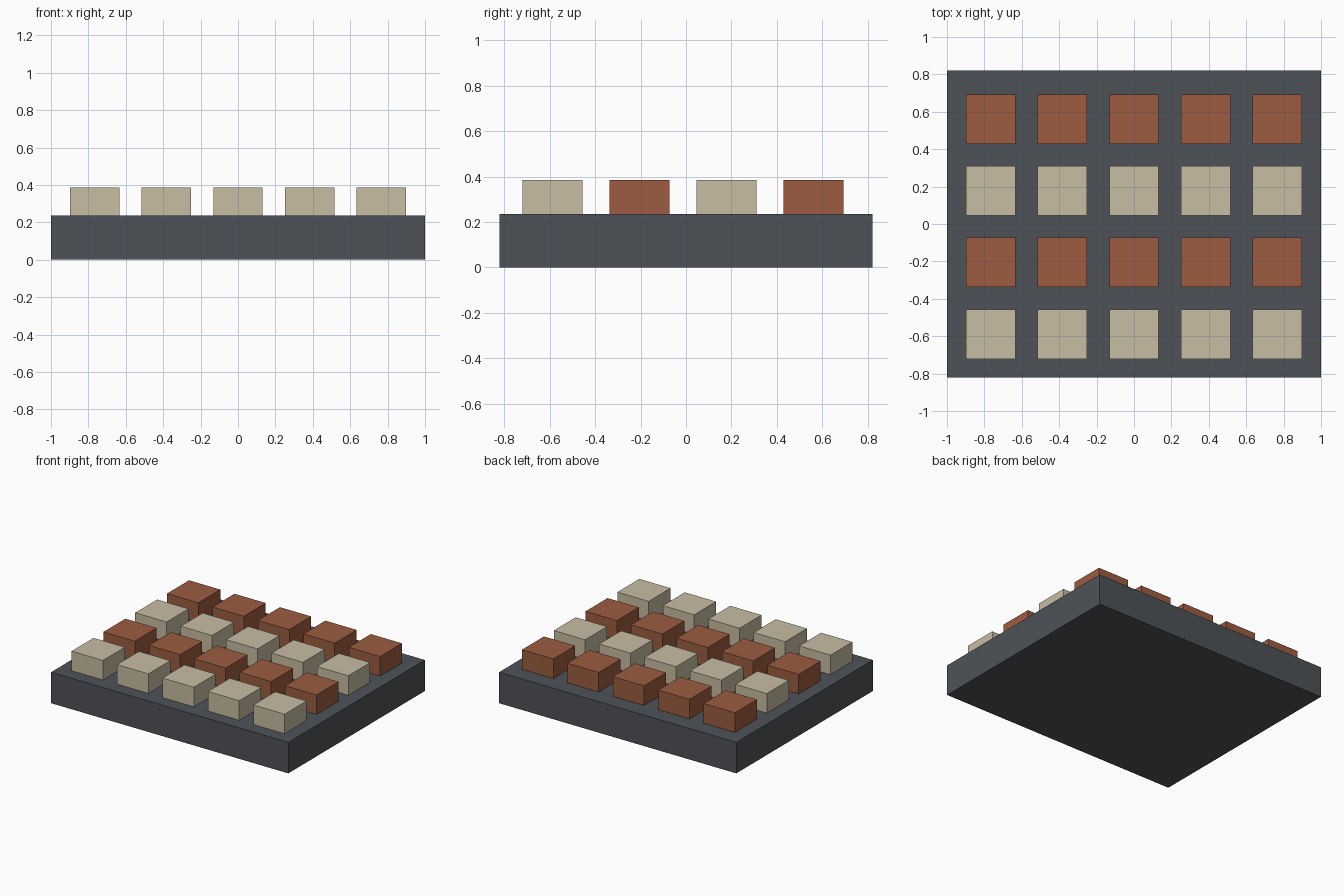
import bpy
import bmesh

default = bpy.data.objects.get("Cube")
if default:
    bpy.data.objects.remove(default, do_unlink=True)


def material(name, rgb):
    mat = bpy.data.materials.new(name)
    mat.use_nodes = True
    color = (*rgb, 1)
    mat.diffuse_color = color
    mat.node_tree.nodes["Principled BSDF"].inputs["Base Color"].default_value = color
    return mat


def box(name, center, size, mat):
    bm = bmesh.new()
    bmesh.ops.create_cube(bm, size=1)
    bmesh.ops.scale(bm, vec=size, verts=bm.verts)
    mesh = bpy.data.meshes.new(name)
    bm.to_mesh(mesh)
    bm.free()
    mesh.materials.append(mat)
    obj = bpy.data.objects.new(name, mesh)
    obj.location = center
    bpy.context.collection.objects.link(obj)
    return obj


slate = material("slate grey", (0.076, 0.084, 0.095))
cream = material("cream", (0.578, 0.509, 0.366))
rust = material("rust red", (0.332, 0.107, 0.051))

BASE_TOP = 0.236
KEY_TOP = 0.385
KEY_SIZE = 0.264
PITCH = 0.383
ROW_SHIFT = -0.014  # key grid sits slightly towards the front

# Slab body
box("base", (0, 0, BASE_TOP / 2), (2, 1.644, BASE_TOP), slate)

# Rows of square keys, alternating colour from front to back
for row in range(4):
    for col in range(5):
        x = (col - 2) * PITCH
        y = (row - 1.5) * PITCH + ROW_SHIFT
        box(f"key_row{row + 1}_column{col + 1}",
            (x, y, (BASE_TOP + KEY_TOP) / 2),
            (KEY_SIZE, KEY_SIZE, KEY_TOP - BASE_TOP),
            rust if row % 2 else cream)
